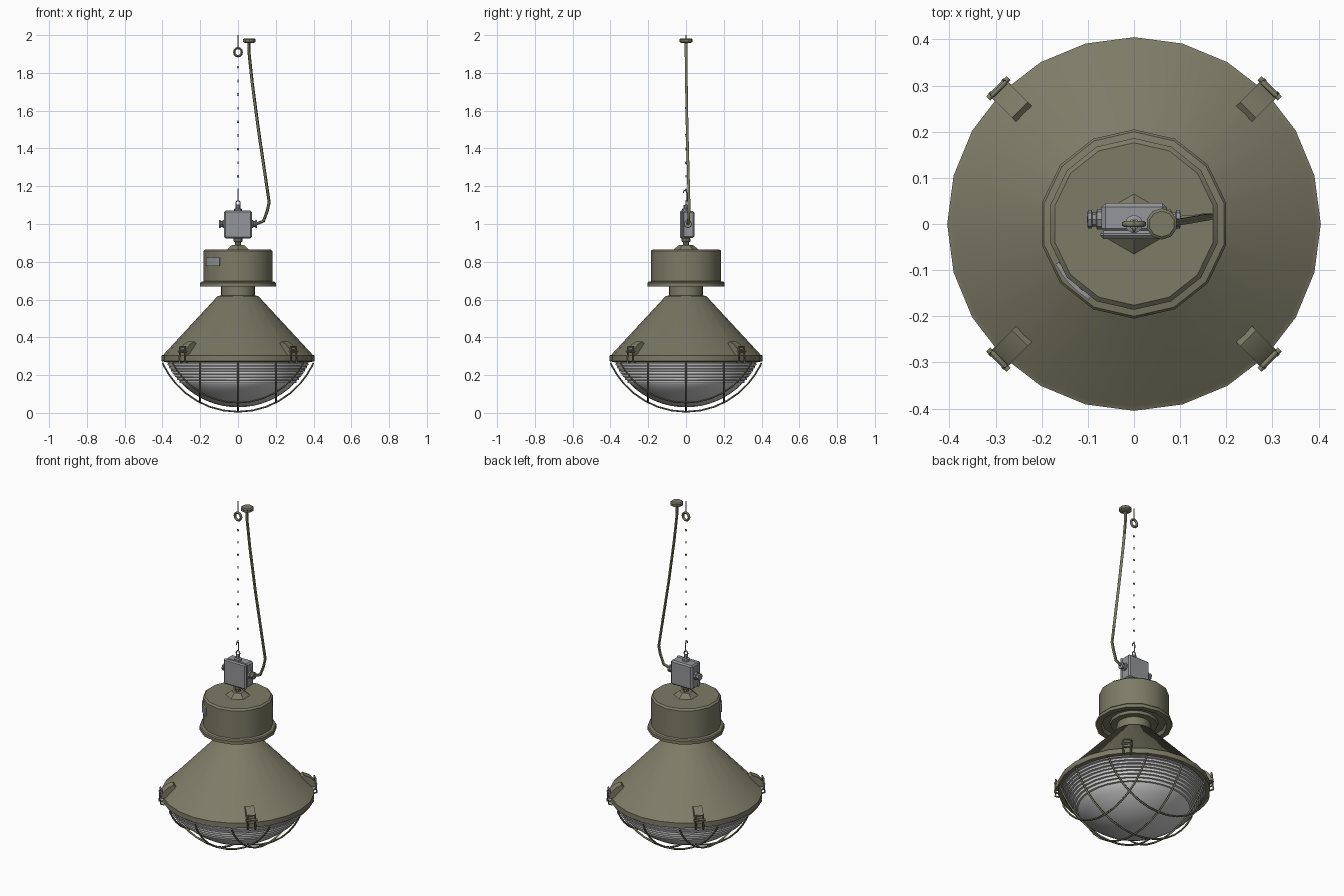
import bpy, bmesh, math
from mathutils import Matrix, Vector

if "Cube" in bpy.data.objects:
    bpy.data.objects.remove(bpy.data.objects["Cube"])


def material(name, rgb):
    m = bpy.data.materials.new(name)
    m.diffuse_color = (*rgb, 1)
    m.use_nodes = True
    m.node_tree.nodes["Principled BSDF"].inputs["Base Color"].default_value = m.diffuse_color
    return m


OLIVE = material("olive paint", (0.205, 0.2, 0.135))
GREY = material("box grey", (0.3, 0.305, 0.32))
GLASS = material("lamp glass", (0.6, 0.6, 0.6))
STEEL = material("blue steel", (0.2, 0.25, 0.33))


def finish(name, me, mat, angle=35):
    me.materials.clear()
    me.materials.append(mat)
    me.shade_smooth()
    me.set_sharp_from_angle(angle=math.radians(angle))
    ob = bpy.data.objects.new(name, me)
    bpy.context.collection.objects.link(ob)
    return ob


def from_bm(name, bm, mat, angle=35):
    bmesh.ops.recalc_face_normals(bm, faces=bm.faces)
    me = bpy.data.meshes.new(name)
    bm.to_mesh(me)
    bm.free()
    return finish(name, me, mat, angle)


def prism(name, outline, shift, mat):
    """Extrude a closed outline of 3D points along a vector."""
    bm = bmesh.new()
    face = bm.faces.new([bm.verts.new(p) for p in outline])
    ext = bmesh.ops.extrude_face_region(bm, geom=[face], use_keep_orig=True)
    bmesh.ops.translate(bm, vec=shift,
                        verts=[e for e in ext["geom"] if isinstance(e, bmesh.types.BMVert)])
    return from_bm(name, bm, mat)


def lathe(name, profile, sides, mat, loc=(0, 0, 0), axis="Z", angle=35):
    """Spin an (r, z) profile; axis X lays it on its side."""
    bm = bmesh.new()
    rings = []
    for r, z in profile:
        if r == 0:
            rings.append([bm.verts.new((0, 0, z))] * sides)
        else:
            rings.append([bm.verts.new((r * math.sin(2 * math.pi * i / sides),
                                        r * math.cos(2 * math.pi * i / sides), z))
                          for i in range(sides)])
    for a, b in zip(rings, rings[1:]):
        for i in range(sides):
            j = (i + 1) % sides
            bm.faces.new(list(dict.fromkeys((a[i], a[j], b[j], b[i]))))
    rot = Matrix.Rotation(math.pi / 2, 4, "Y") if axis == "X" else Matrix()
    bmesh.ops.transform(bm, matrix=Matrix.Translation(loc) @ rot, verts=bm.verts)
    return from_bm(name, bm, mat, angle)


def tube(name, pts, radius, mat, cyclic=False, res=1):
    cu = bpy.data.curves.new(name, "CURVE")
    cu.dimensions = "3D"
    cu.bevel_depth = radius
    cu.bevel_resolution = res
    cu.use_fill_caps = True
    sp = cu.splines.new("POLY")
    sp.points.add(len(pts) - 1)
    for p, co in zip(sp.points, pts):
        p.co = (*co, 1)
    sp.use_cyclic_u = cyclic
    tmp = bpy.data.objects.new(name + "_path", cu)
    bpy.context.collection.objects.link(tmp)
    dg = bpy.context.evaluated_depsgraph_get()
    me = bpy.data.meshes.new_from_object(tmp.evaluated_get(dg))
    bpy.data.objects.remove(tmp)
    return finish(name, me, mat, 60)


def box(name, lo, hi, mat, bevel=0.0):
    lo, hi = Vector(lo), Vector(hi)
    bm = bmesh.new()
    bmesh.ops.create_cube(bm, size=1)
    for v in bm.verts:
        v.co = (lo + hi) / 2 + Vector(a * b for a, b in zip(v.co, hi - lo))
    if bevel:
        bmesh.ops.bevel(bm, geom=bm.edges[:], offset=bevel, segments=1, affect="EDGES")
    return from_bm(name, bm, mat, 30)


# Conical shade with rim and neck
lathe("shade", [(0.09, 0.69), (0.09, 0.622), (0.108, 0.618), (0.395, 0.308), (0.405, 0.304),
                (0.405, 0.274), (0.39, 0.27), (0.36, 0.276)], 24, OLIVE)

# Ballast housing with flange and stepped underside
lathe("housing", [(0, 0.866), (0.176, 0.866), (0.186, 0.857), (0.186, 0.697), (0.2, 0.694),
                  (0.205, 0.688), (0.205, 0.67), (0.175, 0.67), (0.168, 0.69), (0.13, 0.69),
                  (0.125, 0.675), (0.09, 0.675)], 14, OLIVE)
lathe("housing_cap", [(0.065, 0.866), (0.035, 0.89), (0, 0.89)], 6, OLIVE)
lathe("lower_gland", [(0.016, 0.885), (0.016, 0.905), (0.024, 0.907), (0.024, 0.922),
                      (0.016, 0.93)], 8, OLIVE)

# Name plate wrapped on the housing
arc = [math.radians(-63 + 8 * k) for k in range(5)]
prism("name_plate", [(0.191 * math.sin(a), -0.191 * math.cos(a), 0.777) for a in arc]
      + [(0.182 * math.sin(a), -0.182 * math.cos(a), 0.777) for a in reversed(arc)],
      (0, 0, 0.046), GREY)

# Glass bowl: sawtooth ribs above, smooth dome below
CZ, RG, RC = 0.4477, 0.418, 0.4377
prof = []
RIBS = 8
for i in range(RIBS):
    z = 0.276 - 0.0155 * i
    r = math.sqrt(RG ** 2 - (CZ - z) ** 2)
    prof += [(r, z), (r - 0.002, z - 0.009), (r - 0.012, z - 0.0105)]
r0 = math.asin(0.295 / RG)
prof += [(RG * math.sin(r0 * t / 8), CZ - RG * math.cos(r0 * t / 8)) for t in range(8, 0, -1)]
prof.append((0, CZ - RG))
lathe("glass_bowl", prof, 32, GLASS, angle=30)

# Wire guard: three arcs each way on a spherical bowl
for axis in range(2):
    for off in (-0.2, 0, 0.2):
        half = math.sqrt(0.4 ** 2 - off ** 2)
        pts = []
        for i in range(17):
            u = half * math.sin(math.pi / 2 * (i - 8) / 8 * 0.98)
            z = CZ - math.sqrt(RC ** 2 - u * u - off * off) - 0.004
            pts.append((u, off, z) if axis == 0 else (off, u, z))
        tube("guard_wire", pts, 0.0052, OLIVE)

# Four rim clips on the diagonals
for k in range(4):
    parts = [
        prism("clip_bracket", [(r, -0.024, z) for r, z in
                               ((0.335, 0.365), (0.35, 0.378), (0.385, 0.362),
                                (0.412, 0.335), (0.415, 0.305), (0.39, 0.305))],
              (0, 0.048, 0), OLIVE),
        tube("clip_wire", [(0.4, -0.02, 0.266), (0.42, -0.02, 0.272),
                           (0.414, -0.02, 0.35), (0.414, 0.02, 0.35),
                           (0.42, 0.02, 0.272), (0.4, 0.02, 0.266)], 0.005, OLIVE),
        tube("clip_pin", [(0.416, -0.031, 0.325), (0.416, 0.031, 0.325)], 0.006, OLIVE)]
    for p in parts:
        p.rotation_euler.z = math.radians(45 + 90 * k)

# Junction box with lid and cable glands
box("junction_box", (-0.07, -0.018, 0.927), (0.07, 0.045, 1.068), GREY, 0.008)
box("box_lid", (-0.073, -0.032, 0.924), (0.073, -0.014, 1.071), GREY, 0.007)
gland = [(0.022, 0), (0.022, 0.012), (0.015, 0.014), (0.015, 0.022), (0.02, 0.024),
         (0.02, 0.032), (0, 0.034)]
lathe("right_gland", gland, 8, GREY, (0.068, 0.01, 1.0), "X")
lathe("left_gland", [(r, -z) for r, z in gland], 8, GREY, (-0.068, 0.01, 1.0), "X")
lathe("top_lug", [(0.02, 1.066), (0.02, 1.08), (0.012, 1.084), (0.012, 1.1), (0, 1.104)],
      8, GREY)

# Supply cable and ceiling cap
tube("supply_cable", [(0.058, 0, 1.965), (0.058, 0, 1.91), (0.075, 0.002, 1.75),
                      (0.108, 0.006, 1.5), (0.142, 0.012, 1.27), (0.165, 0.016, 1.115),
                      (0.155, 0.016, 1.07), (0.135, 0.013, 1.015), (0.095, 0.01, 1.0)],
     0.008, OLIVE)
lathe("ceiling_cap", [(0, 1.957), (0.022, 1.957), (0.034, 1.964), (0.034, 1.978), (0.028, 1.983),
                      (0, 1.983)], 10, OLIVE, (0.06, 0, 0))


def loop(c, rx, rz, plane, n=12):
    out = []
    for i in range(n):
        a = 2 * math.pi * i / n
        u, w = rx * math.cos(a), rz * math.sin(a)
        out.append((u, 0, c + w) if plane == "XZ" else (0, u, c + w))
    return out


# Ceiling eye, chain and lower hook
tube("ceiling_eye", loop(1.91, 0.02, 0.022, "XZ"), 0.007, OLIVE, True)
tube("eye_stem", [(0, 0, 1.93), (0, 0, 2.0)], 0.0035, OLIVE)
for i in range(10):
    tube("chain_link", loop(1.18 + 0.0722 * i, 0.0035, 0.006, "XZ" if i % 2 else "YZ", 8),
         0.002, STEEL, True)
tube("lower_eye", loop(1.11, 0.011, 0.014, "XZ"), 0.0035, GREY, True)
tube("lower_hook", [(0, 0.004, 1.12), (0, 0.006, 1.16), (0, 0, 1.178), (0, -0.01, 1.178),
                    (0, -0.014, 1.165)], 0.0035, GREY)
